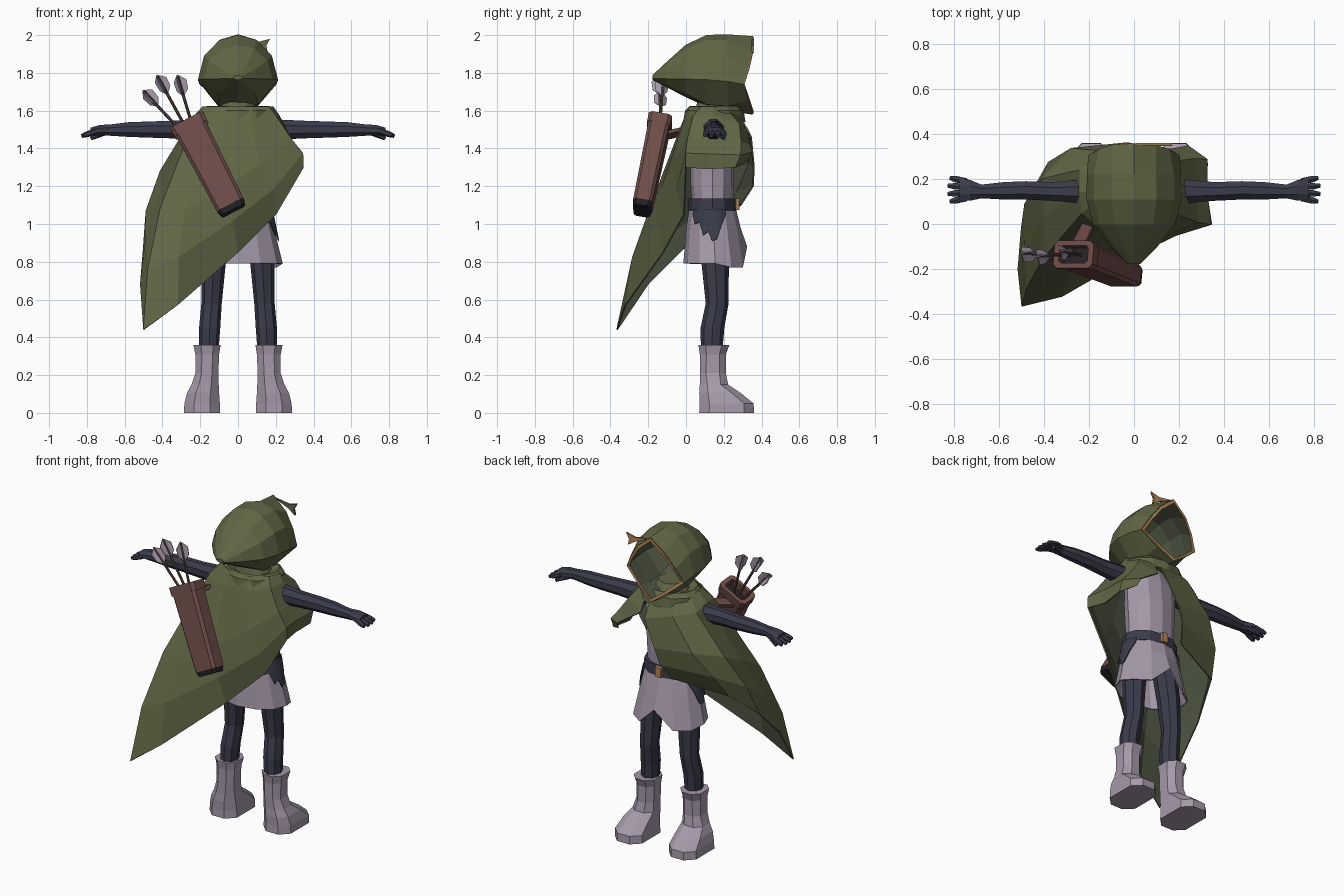
import bpy
import bmesh
from math import cos, sin, pi, radians
from mathutils import Vector, Matrix

if "Cube" in bpy.data.objects:
    bpy.data.objects.remove(bpy.data.objects["Cube"])


def material(name, r, g, b):
    m = bpy.data.materials.new(name)
    m.use_nodes = True
    m.diffuse_color = (r, g, b, 1)
    m.node_tree.nodes["Principled BSDF"].inputs["Base Color"].default_value = (r, g, b, 1)
    return m


GREEN = material("olive cloth", .12, .135, .06)
LINING = material("dark olive lining", .075, .09, .053)
LILAC = material("lilac cloth", .38, .32, .40)
NAVY = material("dark navy", .043, .045, .07)
BROWN = material("brown leather", .16, .075, .065)
BLACK = material("near black", .018, .016, .02)
GOLD = material("gold trim", .45, .24, .095)
WOOD = material("arrow wood", .095, .06, .047)


def finish(name, bm, mat, thick=0, lining=None):
    """Store the mesh, normals outward, with optional thickness and inner colour."""
    bmesh.ops.recalc_face_normals(bm, faces=bm.faces[:])
    centre = sum((v.co for v in bm.verts), Vector()) / len(bm.verts)
    if sum(f.normal.dot(f.calc_center_median() - centre) * f.calc_area() for f in bm.faces) < 0:
        bmesh.ops.reverse_faces(bm, faces=bm.faces[:])
    me = bpy.data.meshes.new(name)
    bm.to_mesh(me)
    bm.free()
    ob = bpy.data.objects.new(name, me)
    bpy.context.collection.objects.link(ob)
    me.materials.append(mat)
    if thick:
        mod = ob.modifiers.new("thickness", 'SOLIDIFY')
        mod.thickness = thick
        mod.offset = 0
        if lining:
            me.materials.append(lining)
            mod.material_offset = 1
    return ob


def loft(name, rings, mat, caps=(True, True), closed=True, thick=0, lining=None):
    """Skin a list of equal-length point rings."""
    bm = bmesh.new()
    rows = [[bm.verts.new(p) for p in ring] for ring in rings]
    n = len(rows[0])
    for a, b in zip(rows, rows[1:]):
        for i in range(n if closed else n - 1):
            j = (i + 1) % n
            bm.faces.new((a[i], a[j], b[j], b[i]))
    for cap, row in zip(caps, (rows[0], rows[-1])):
        if cap and closed:
            bm.faces.new(row)
    return finish(name, bm, mat, thick, lining)


def plate(name, pts, mat, thick=.006):
    bm = bmesh.new()
    bm.faces.new([bm.verts.new(p) for p in pts])
    return finish(name, bm, mat, thick)


def oval(cx, cy, z, rx, ry, n=12, turn=0.0):
    return [(cx + rx * cos(2 * pi * (i + turn) / n), cy + ry * sin(2 * pi * (i + turn) / n), z)
            for i in range(n)]


def block(cx, cy, z, hx, hy, cut=.3):
    """Rectangle with cut corners; cut is a share of the shorter half side."""
    c = cut * min(hx, hy)
    half = [(hx, -hy + c), (hx, hy - c), (hx - c, hy), (c - hx, hy)]
    return [(cx + s * x, cy + s * y, z) for s in (1, -1) for x, y in half]


def aim(ob, base, tip):
    """Move a part built along z so that it runs from base to tip."""
    d = (Vector(tip) - Vector(base)).normalized()
    x = Vector((0, 1, 0)).cross(d).normalized()
    rot = Matrix((x, d.cross(x), d)).transposed().to_4x4()
    ob.data.transform(Matrix.Translation(base) @ rot)
    return ob


# Torso, skirt and belt
loft("tunic", [oval(0, .14, 1.0, .15, .1), oval(0, .14, 1.2, .155, .115),
               oval(0, .14, 1.36, .165, .115), oval(0, .14, 1.5, .17, .1),
               oval(0, .15, 1.58, .07, .07)], LILAC)
hem = [(x * 1.05, y, z + (.09 if y > .3 else -.02 if y > .2 else 0))
       for x, y, z in oval(0, .155, .79, .222, .165)]
loft("skirt", [oval(0, .14, 1.09, .162, .118), oval(0, .145, .98, .186, .14), hem],
     LILAC, caps=(False, False), thick=.008)
loft("belt", [oval(0, .14, 1.07, .178, .128), oval(0, .14, 1.135, .175, .126)], NAVY)
loft("buckle", [block(0, .272, 1.075, .022, .012), block(0, .272, 1.135, .022, .012)], GOLD)

# Mirrored limbs
for side, s in (("left", 1), ("right", -1)):
    loft(side + "_leg", [oval(s * x, y, z, r, r * 1.12, 8) for x, y, z, r in (
        (.1, .145, 1.02, .07), (.13, .155, .78, .064), (.14, .165, .58, .054),
        (.15, .14, .45, .056), (.155, .135, .3, .05))], NAVY)

    loft(side + "_boot", [block(s * x, y, z, hx, hy, .55) for x, y, z, hx, hy in (
        (.19, .215, 0, .096, .145), (.19, .215, .05, .094, .143), (.185, .18, .105, .085, .11),
        (.174, .148, .15, .072, .075), (.165, .142, .21, .061, .069),
        (.163, .142, .31, .063, .069), (.164, .148, .36, .072, .082))], LILAC)

    arm = [(.1, .15, 1.51, .05, .05), (.22, .145, 1.5, .058, .057), (.36, .145, 1.5, .045, .05),
           (.48, .15, 1.5, .044, .046), (.58, .148, 1.5, .042, .042), (.68, .145, 1.497, .033, .032),
           (.73, .15, 1.497, .05, .03), (.78, .153, 1.49, .05, .022)]
    loft(side + "_arm", [[(s * x, cy + u, cz + v) for u, v, _ in oval(0, 0, 0, ry, rz, 8, .5)]
                         for x, cy, cz, ry, rz in arm], NAVY)

    # Fingers fan out and droop
    for i in range(4):
        y = .115 + .025 * i
        reach = .075 if i in (0, 3) else .083
        f = loft(f"{side}_finger_{i + 1}",
                 [oval(0, 0, 0, .016, .016, 6), oval(0, 0, .05, .016, .016, 6),
                  oval(0, 0, reach, .01, .01, 6)], NAVY)
        aim(f, (s * .75, y, 1.492), (s * .83, y + (i - 1.5) * .012, 1.465))
    t = loft(side + "_thumb", [oval(0, 0, 0, .018, .018, 6), oval(0, 0, .08, .011, .011, 6)], NAVY)
    aim(t, (s * .71, .17, 1.485), (s * .775, .2, 1.455))

    # Ragged cloth wrapped round the hip under the belt
    def on_skirt(a, z):
        drop = 1.07 - z
        return (s * (.182 + drop * .21) * cos(radians(a)),
                .143 + (.131 + drop * .17) * sin(radians(a)), z)

    rag = [(-52, 1.05), (-42, 1.0), (-30, 1.01), (-20, .94), (-10, .96), (-2, .91),
           (8, .92), (18, .99), (30, 1.05)]
    loft(side + "_belt_cloth", [[on_skirt(a, 1.08) for a, z in rag],
                                [on_skirt(a, z) for a, z in rag]],
         NAVY, closed=False, thick=.006)

# Hood: cross-sections run from the back point to the face opening
def hood_ring(y, top, mid, low, w, k):
    up = [(w * cos(radians(a)), mid + (top - mid) * sin(radians(a)))
          for a in (0, 32, 62, 90, 118, 148, 180)]
    down = [(-.5 * w, low + k * (mid - low)), (0, low), (.5 * w, low + k * (mid - low))]
    return [(x, y, z) for x, z in up + down]


rim = [(.2, .305, 1.74), (.155, .33, 1.825), (.095, .348, 1.91)]
chin = (.1, .33, 1.655)
opening = (rim + [(0, .355, 1.99)] + [(-x, y, z) for x, y, z in reversed(rim)]
           + [(-chin[0], *chin[1:]), (0, .352, 1.583), chin])
loft("hood", [hood_ring(-.175, 1.785, 1.772, 1.765, .025, .3),
              hood_ring(-.1, 1.855, 1.77, 1.727, .1, .25),
              hood_ring(0, 1.945, 1.768, 1.675, .18, .2),
              hood_ring(.11, 1.997, 1.765, 1.625, .208, .08),
              hood_ring(.22, 2.0, 1.755, 1.605, .206, .15), opening],
     GREEN, caps=(True, False), thick=.008, lining=LINING)

# Flat gold edge just inside the opening
loft("hood_trim", [[(x * k, y + .002, 1.77 + (z - 1.77) * k) for x, y, z in opening]
                   for k in (1.0, .9)], GOLD, caps=(False, False), thick=.006)

# Fishtail ribbon, gold in front and cloth behind
tail = [(.01, 1.98), (.11, 1.965), (.17, 1.98), (.15, 1.945), (.158, 1.905), (.105, 1.94)]
for part, y, mat in (("ribbon_front", .357, GOLD), ("ribbon_back", .351, GREEN)):
    plate(part, [(x, y, z) for x, z in tail], mat)

# Cape: rows of points from the front edge over the left side, the back and the right side
shoulder = [(.09, .325, 1.48), (.2, .28, 1.53), (.215, .14, 1.575), (.2, .04, 1.57),
            (.07, -.01, 1.54), (-.08, -.015, 1.54), (-.17, .0, 1.54), (-.23, .05, 1.55),
            (-.24, .14, 1.56), (-.24, .24, 1.53), (-.13, .32, 1.51), (.05, .345, 1.46)]
middle = [(.18, .335, 1.42), (.27, .29, 1.43), (.275, .12, 1.45), (.28, .01, 1.45),
          (.12, -.06, 1.32), (-.08, -.13, 1.18), (-.28, -.19, 1.08), (-.41, -.16, 1.08),
          (-.4, .03, 1.2), (-.41, .2, 1.28), (-.28, .335, 1.32), (-.03, .36, 1.3)]
lower = [(.25, .325, 1.34), (.325, .26, 1.3), (.315, .12, 1.29), (.345, 0, 1.3),
         (.2, -.01, 1.05), (0, -.12, .85), (-.32, -.32, .57), (-.5, -.365, .44),
         (-.515, -.2, .68), (-.5, -.02, .86), (-.43, .18, 1.03), (-.11, .29, 1.1)]
neckline, billow = [], []
for (x, y, z), m, l in zip(shoulder, middle, lower):
    d = Vector((x, y - .15)).normalized()
    neckline.append((.185 * d.x, .15 + .14 * d.y, 1.62 - max(0, d.y) * .05))
    p = (Vector(m) + Vector(l)) / 2
    billow.append(p + Vector((p.x + .1, p.y - .1, 0)).normalized() * .03)
loft("cape", [neckline, shoulder, middle, billow, lower], GREEN, closed=False,
     thick=.008, lining=LINING)

# Rolled collar rising into the hood
loft("collar", [oval(0, .15, 1.54, .2, .165), oval(0, .15, 1.6, .195, .155),
                oval(0, .15, 1.625, .165, .13), oval(0, .15, 1.605, .11, .1),
                oval(0, .14, 1.65, .08, .08)], GREEN, caps=(False, True))

# Quiver, built along z and then tilted across the back
foot, mouth = (-.025, -.235, 1.07), (-.27, -.135, 1.545)
size = (Vector(mouth) - Vector(foot)).length
quiver = [
    ("quiver_base", [block(0, 0, 0, .068, .042), block(0, 0, .03, .077, .05)], BLACK, (True, True)),
    ("quiver_body", [block(0, 0, .03, .078, .051), block(0, 0, size - .05, .088, .056)],
     BROWN, (True, False)),
    ("quiver_rim", [block(0, 0, size - .055, .096, .062), block(0, 0, size, .098, .063),
                    block(0, 0, size, .072, .04), block(0, 0, size - .06, .07, .038)],
     BROWN, (False, False)),
    ("quiver_inside", [block(0, 0, size - .06, .08, .046), block(0, 0, size - .05, .08, .046)],
     BLACK, (True, True))]
for part, rings, mat, caps in quiver:
    aim(loft(part, rings, mat, caps), foot, mouth)
strap = loft("quiver_strap", [block(0, 0, 0, .012, .032), block(0, 0, .13, .012, .028)], BROWN)
aim(strap, (-.25, -.1, 1.47), (-.19, .02, 1.5))

# Arrows with three-vane fletching
vane = [(0, 0), (.036, .035), (.04, .085), (0, .12)]
for n, (base, tip) in enumerate([((-.29, -.14, 1.48), (-.505, -.13, 1.71)),
                                 ((-.26, -.13, 1.48), (-.43, -.145, 1.79)),
                                 ((-.23, -.14, 1.48), (-.322, -.12, 1.79))], 1):
    length = (Vector(tip) - Vector(base)).length
    shaft = loft(f"arrow_{n}_shaft", [oval(0, 0, z, .008, .008, 6) for z in (0, length - .01)], WOOD)
    aim(shaft, base, tip)
    for k in range(3):
        a = radians(120 * k + 15)
        v = plate(f"arrow_{n}_vane_{k + 1}",
                  [(r * cos(a), r * sin(a), length - .12 + h) for r, h in vane], LILAC, .005)
        aim(v, base, tip)
